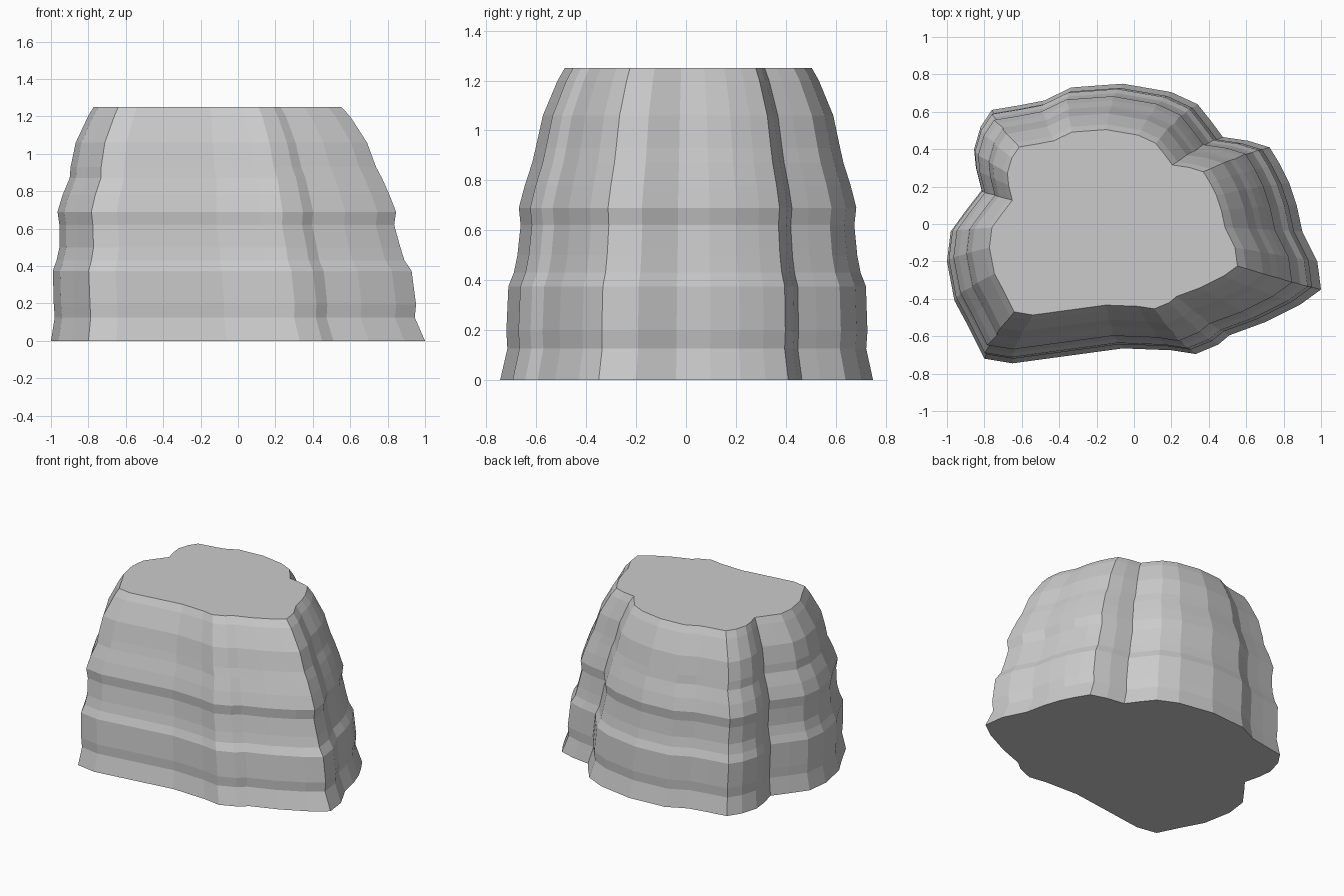
import bpy
import bmesh

default = bpy.data.objects.get("Cube")
if default:
    bpy.data.objects.remove(default, do_unlink=True)

# Stone colour
stone = bpy.data.materials.new("stone_grey")
stone.use_nodes = True
GREY = (0.6, 0.6, 0.6, 1)
stone.diffuse_color = GREY
stone.node_tree.nodes["Principled BSDF"].inputs["Base Color"].default_value = GREY

# Footprint of the stump, counter-clockwise from its right-hand spur
OUTLINE = [
    (1, -.35), (.98, -.2), (.9, -.04), (.87, .1), (.83, .22), (.78, .32),
    (.725, .41), (.61, .445), (.475, .465), (.42, .54), (.34, .64), (.2, .705),
    (-.06, .75), (-.335, .73), (-.48, .66), (-.61, .635), (-.76, .61),
    (-.82, .52), (-.855, .4), (-.845, .3), (-.815, .18), (-.9, .07),
    (-.98, -.04), (-1, -.2), (-.96, -.41), (-.89, -.54), (-.8, -.72),
    (-.65, -.745), (-.06, -.665), (.2, -.675), (.33, -.695), (.45, -.645),
    (.51, -.595), (.7, -.525), (.89, -.43),
]

# Strata: height, leftmost x, rightmost x
STRATA = [
    (0, -1, 1), (.125, -.98, .945), (.195, -.985, .952), (.375, -.99, .928),
    (.43, -.97, .89), (.5, -.955, .868), (.62, -.955, .835), (.69, -.965, .845),
    (.78, -.938, .81), (.87, -.9, .77), (.93, -.895, .738), (1.06, -.868, .69),
    (1.2, -.802, .6), (1.25, -.773, .553),
]


def build_rock():
    bm = bmesh.new()
    rings = []
    for z, left, right in STRATA:
        scale, shift = (right - left) / 2, (right + left) / 2
        drift = .0075 * z / 1.25
        rings.append([bm.verts.new((x * scale + shift, y * scale + drift, z))
                      for x, y in OUTLINE])
    # Layered sides
    n = len(OUTLINE)
    for low, high in zip(rings, rings[1:]):
        for i in range(n):
            j = (i + 1) % n
            bm.faces.new((low[i], low[j], high[j], high[i]))
    # Flat underside and flat top
    bm.faces.new(rings[0][::-1])
    bm.faces.new(rings[-1])
    mesh = bpy.data.meshes.new("layered_rock")
    bm.to_mesh(mesh)
    bm.free()
    mesh.materials.append(stone)
    rock = bpy.data.objects.new("layered_rock", mesh)
    bpy.context.collection.objects.link(rock)
    return rock


build_rock()
